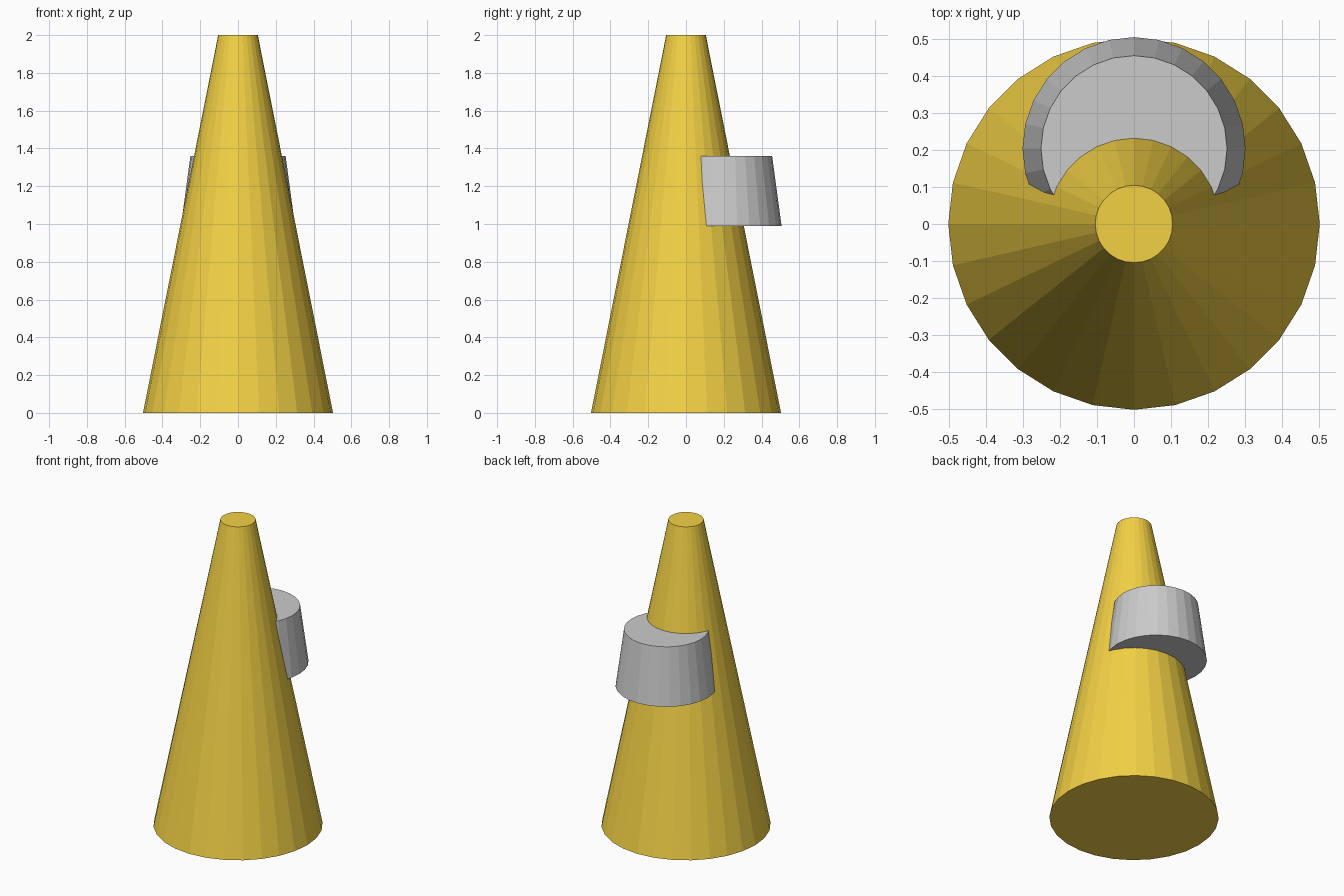
import bpy
import math

if "Cube" in bpy.data.objects:
    bpy.data.objects.remove(bpy.data.objects["Cube"])

SIDES = 28


def frustum(name, r_bottom, r_top, z_bottom, z_top, y=0.0):
    """Flat-faced tapered cylinder between two heights."""
    bpy.ops.mesh.primitive_cone_add(
        vertices=SIDES, radius1=r_bottom, radius2=r_top,
        depth=z_top - z_bottom, location=(0, y, (z_bottom + z_top) / 2))
    obj = bpy.context.object
    obj.name = name
    return obj


# Tall tapered body
body = frustum("cone_body", 0.503, 0.105, 0.0, 2.0)
amber = bpy.data.materials.new("amber")
amber.diffuse_color = (0.9, 0.64, 0.06, 1)
amber.use_nodes = True
amber.node_tree.nodes["Principled BSDF"].inputs["Base Color"].default_value = amber.diffuse_color
body.data.materials.append(amber)

# Grey tapered collar, set into the back of the body
frustum("back_collar", 0.302, 0.252, 0.99, 1.36, y=0.204)
